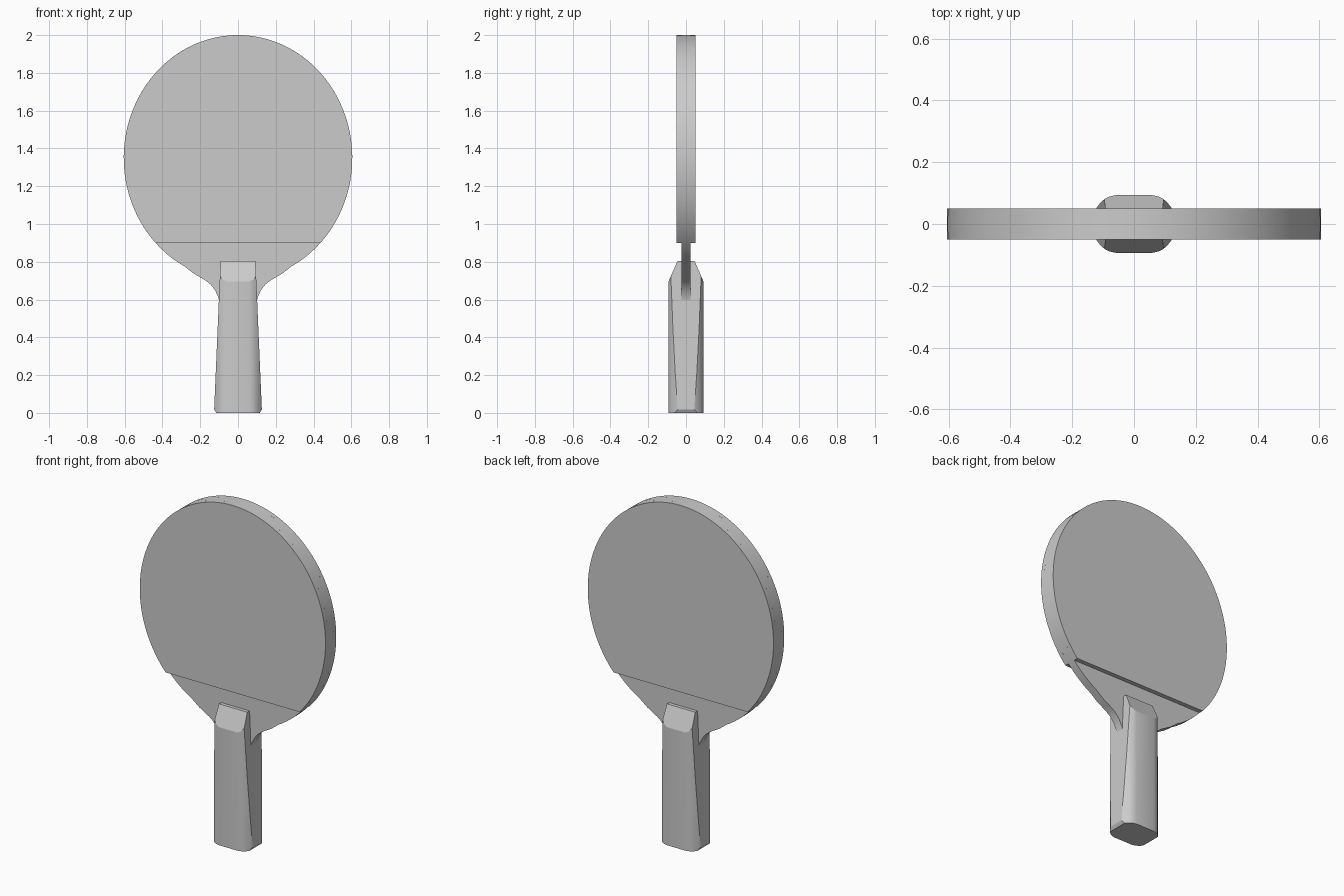
import bpy, bmesh, math
from mathutils import Vector

if "Cube" in bpy.data.objects:
    bpy.data.objects.remove(bpy.data.objects["Cube"])

grey = bpy.data.materials.new("plain_grey")
grey.diffuse_color = (0.6, 0.6, 0.6, 1)
grey.use_nodes = True
grey.node_tree.nodes["Principled BSDF"].inputs["Base Color"].default_value = grey.diffuse_color

A, B, CZ = 0.605, 0.65, 1.35   # oval of the paddle head


def oval(z_min, n=48):
    """Right half of the oval, from the lowest height up to the top."""
    start = math.asin((z_min - CZ) / B)
    angles = [start + (math.pi / 2 - start) * i / n for i in range(n + 1)]
    return [(A * math.cos(t), CZ + B * math.sin(t)) for t in angles]


def prism(bm, points, direction):
    """Extrude a closed outline along a direction."""
    face = bm.faces.new([bm.verts.new(p) for p in points])
    res = bmesh.ops.extrude_face_region(bm, geom=[face])
    moved = [v for v in res["geom"] if isinstance(v, bmesh.types.BMVert)]
    bmesh.ops.translate(bm, verts=moved, vec=direction)


def finish(bm, name, angle=30):
    bmesh.ops.recalc_face_normals(bm, faces=bm.faces[:])
    mesh = bpy.data.meshes.new(name)
    bm.to_mesh(mesh)
    bm.free()
    mesh.materials.append(grey)
    obj = bpy.data.objects.new(name, mesh)
    bpy.context.collection.objects.link(obj)
    bpy.ops.object.select_all(action='DESELECT')
    obj.select_set(True)
    bpy.context.view_layer.objects.active = obj
    bpy.ops.object.shade_smooth_by_angle(angle=math.radians(angle))
    return obj


def plate(name, half, y0, y1):
    """Flat plate from a mirrored half outline in the xz plane."""
    outline = half + [(-x, z) for x, z in reversed(half) if x > 1e-5]
    bm = bmesh.new()
    prism(bm, [(x, y0, z) for x, z in outline], Vector((0, y1 - y0, 0)))
    finish(bm, name)


# wooden blade with a flared neck running into the handle
neck = [(0.09, 0.5), (0.097, 0.58), (0.105, 0.615), (0.122, 0.65),
        (0.145, 0.68), (0.17, 0.70), (0.20, 0.718), (0.235, 0.738)]
plate("blade", neck + oval(0.775), -0.024, 0.024)

# rubber pads on both faces, cut straight above the handle
plate("front_rubber", oval(0.9), -0.05, -0.024)
plate("back_rubber", oval(0.9), 0.024, 0.05)

# handle: rounded bar, trimmed by tapering sides and chamfers
quarter = [(0.132, 0.03), (0.126, 0.044), (0.118, 0.057), (0.108, 0.069),
           (0.096, 0.080), (0.082, 0.088), (0.06, 0.093)]
upper = quarter + [(-x, y) for x, y in reversed(quarter)]
profile = upper + [(-x, -y) for x, y in upper]
bm = bmesh.new()
prism(bm, [(x, y, 0) for x, y in profile], Vector((0, 0, 0.805)))
cuts = []
for s in (-1, 1):
    cuts += [((s * 0.127, 0, 0), (s, 0, 0.043)),            # side taper
             ((0, s * 0.045, 0.805), (0, s * 0.11, 0.048)),  # top chamfer
             ((s * 0.115, 0, 0), (s, 0, -0.6))]             # bottom corner
for co, no in cuts:
    res = bmesh.ops.bisect_plane(bm, geom=bm.verts[:] + bm.edges[:] + bm.faces[:],
                                 plane_co=co, plane_no=Vector(no).normalized(),
                                 clear_outer=True)
    rim = [e for e in res["geom_cut"] if isinstance(e, bmesh.types.BMEdge)]
    bmesh.ops.holes_fill(bm, edges=rim, sides=0)
finish(bm, "handle", 22)
